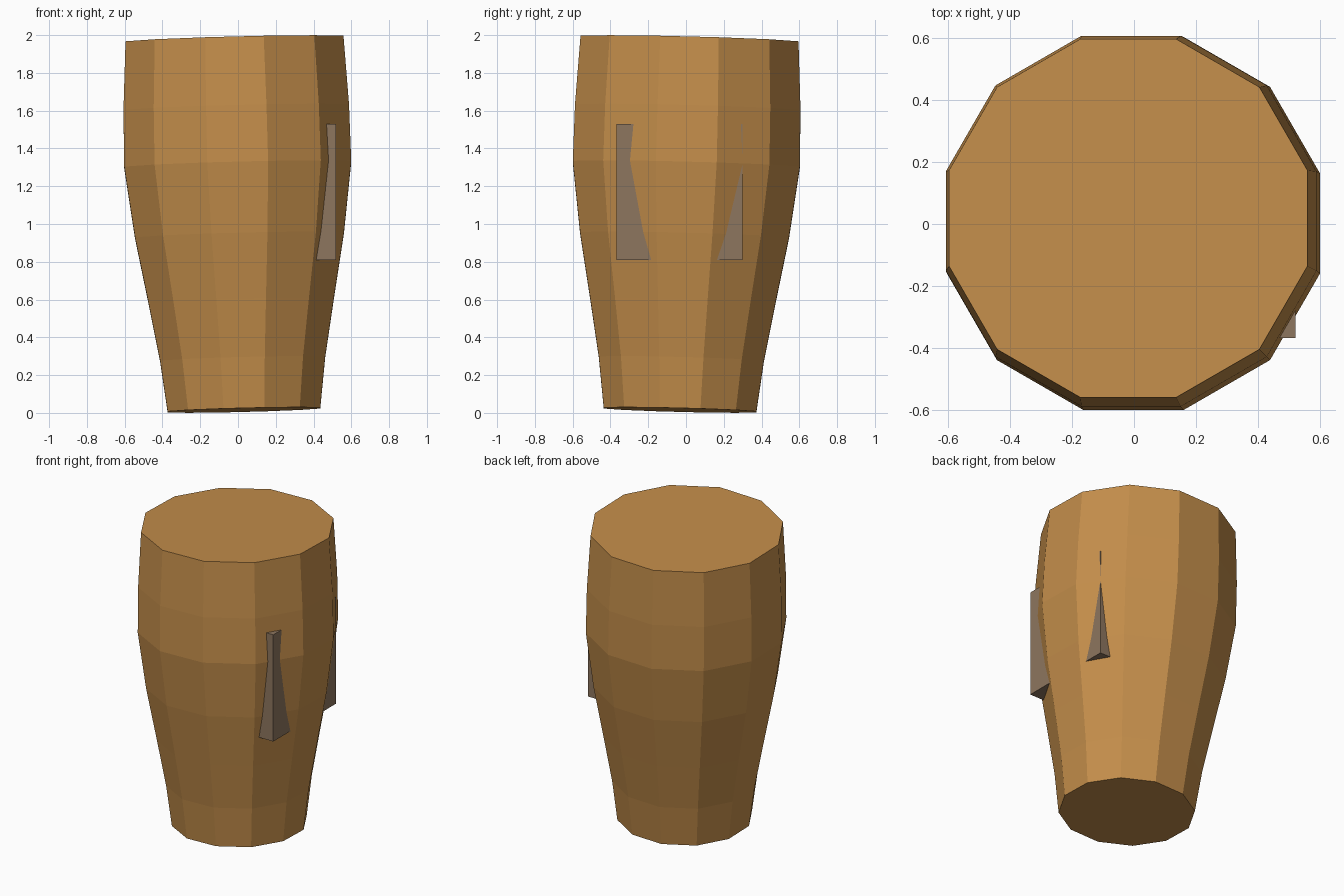
import bpy, bmesh, math
from mathutils import Vector

if "Cube" in bpy.data.objects:
    bpy.data.objects.remove(bpy.data.objects["Cube"])


def material(name, rgb):
    m = bpy.data.materials.new(name)
    m.diffuse_color = (*rgb, 1)
    m.use_nodes = True
    m.node_tree.nodes["Principled BSDF"].inputs["Base Color"].default_value = m.diffuse_color
    return m


def finish(bm, name, mat):
    bmesh.ops.recalc_face_normals(bm, faces=bm.faces)
    me = bpy.data.meshes.new(name)
    bm.to_mesh(me)
    bm.free()
    me.materials.append(mat)
    ob = bpy.data.objects.new(name, me)
    bpy.context.collection.objects.link(ob)
    return ob


wood = material("warm wood", (0.552, 0.271, 0.070))
peg = material("grey brown", (0.27, 0.181, 0.114))

# Drum shell: 12-sided rings (height, flat-to-centre distance) on a slightly leaning axis
SIDES, LEAN = 12, 0.0255
RINGS = [(0.0155, 0.404), (0.285, 0.437), (0.59, 0.49), (0.94, 0.553),
         (1.315, 0.601), (1.615, 0.597), (1.978, 0.577)]
bm = bmesh.new()
loops = []
for z, flat in RINGS:
    r = flat / math.cos(math.pi / SIDES)
    cx = LEAN * (1.25 - z)
    loop = []
    for i in range(SIDES):
        a = 2 * math.pi * (i + 0.5) / SIDES
        x, y = r * math.cos(a), r * math.sin(a)
        loop.append(bm.verts.new((cx + x, -cx + y, z + LEAN * (x - y))))
    loops.append(loop)
for lo, hi in zip(loops, loops[1:]):
    for i in range(SIDES):
        j = (i + 1) % SIDES
        bm.faces.new((lo[i], lo[j], hi[j], hi[i]))
bm.faces.new(loops[0])
bm.faces.new(loops[-1])
finish(bm, "drum_shell", wood)

# Inner block whose two right-hand corners poke out of the shell
low, high = Vector((-0.145, -0.367, 0.81)), Vector((0.52, 0.30, 1.53))
bm = bmesh.new()
bmesh.ops.create_cube(bm, size=1)
for v in bm.verts:
    v.co = [(low[k] + high[k]) / 2 + v.co[k] * (high[k] - low[k]) for k in range(3)]
finish(bm, "inner_block", peg)
